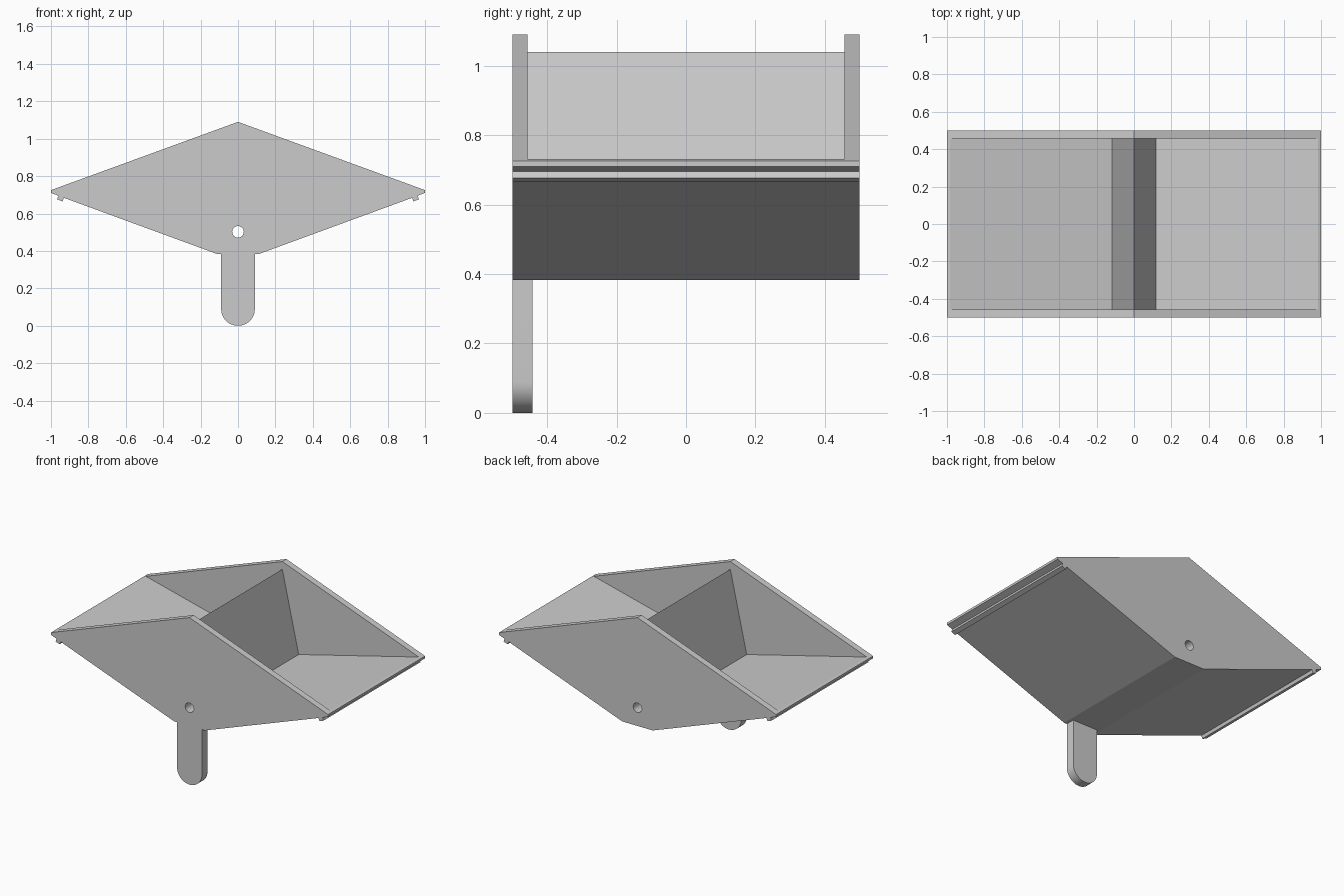
import bpy
import bmesh
import math

if "Cube" in bpy.data.objects:
    bpy.data.objects.remove(bpy.data.objects["Cube"])

grey = bpy.data.materials.new("light_grey")
grey.use_nodes = True
COLOUR = (0.6, 0.6, 0.6, 1)
grey.diffuse_color = COLOUR
grey.node_tree.nodes["Principled BSDF"].inputs["Base Color"].default_value = COLOUR


def prism(name, profile, y0, y1):
    """Extrude an x-z profile along y."""
    bm = bmesh.new()
    face = bm.faces.new([bm.verts.new((x, y0, z)) for x, z in profile])
    moved = bmesh.ops.extrude_face_region(bm, geom=[face])["geom"]
    verts = [v for v in moved if isinstance(v, bmesh.types.BMVert)]
    bmesh.ops.translate(bm, verts=verts, vec=(0, y1 - y0, 0))
    bmesh.ops.recalc_face_normals(bm, faces=bm.faces)
    mesh = bpy.data.meshes.new(name)
    bm.to_mesh(mesh)
    bm.free()
    mesh.materials.append(grey)
    obj = bpy.data.objects.new(name, mesh)
    bpy.context.collection.objects.link(obj)
    return obj


def mirrored(half):
    """Close a right-hand half profile with its left-hand mirror image."""
    return half + [(-x, z) for x, z in reversed(half) if x > 0]


def arc(cx, cz, r, start, end, steps):
    angles = [math.radians(start + (end - start) * i / steps) for i in range(steps + 1)]
    return [(cx + r * math.cos(a), cz + r * math.sin(a)) for a in angles]


def combine(target, tool, operation):
    mod = target.modifiers.new(operation, "BOOLEAN")
    mod.operation = operation
    mod.solver = "EXACT"
    mod.object = tool
    bpy.context.view_layer.objects.active = target
    bpy.ops.object.modifier_apply(modifier=mod.name)
    bpy.data.objects.remove(tool)


# Diamond body with drip ridges under both tips
body = prism("tipping_bucket", mirrored([
    (0, 1.09), (1, 0.725), (1, 0.71), (0.96, 0.695), (0.967, 0.676),
    (0.938, 0.665), (0.931, 0.684), (0.11, 0.383)]), -0.5, 0.5)

# Two shallow troughs, leaving the end plates and the wedge divider
troughs = prism("trough_cutter", mirrored([
    (0, 1.04), (0.118, 0.515), (0.985, 0.7305), (1.1, 0.759), (1.1, 1.4)]),
    -0.457, 0.457)
combine(body, troughs, "DIFFERENCE")

# Rounded tongue below the front plate
tongue = prism("tongue", [(0.09, 0.415), (-0.09, 0.415)]
               + arc(0, 0.09, 0.09, 180, 360, 24), -0.5, -0.442)
combine(body, tongue, "UNION")

# Pivot hole through the whole length
hole = prism("pivot_cutter", arc(0, 0.502, 0.031, 0, 345, 23), -0.7, 0.7)
combine(body, hole, "DIFFERENCE")

# Smooth the round parts only
bpy.ops.object.select_all(action="DESELECT")
body.select_set(True)
bpy.context.view_layer.objects.active = body
bpy.ops.object.shade_smooth_by_angle(angle=math.radians(10))
